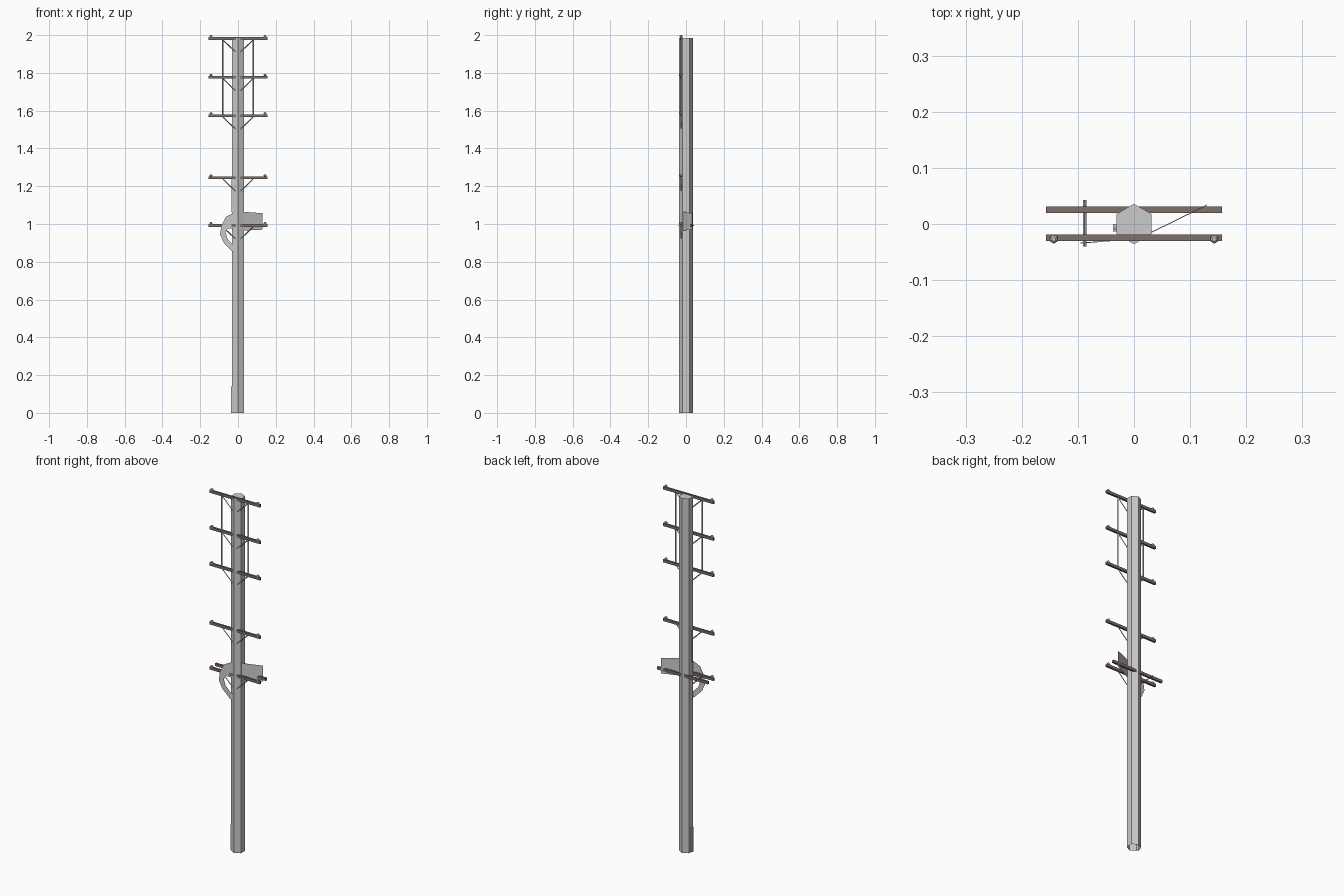
import bpy, bmesh, math
from mathutils import Vector

if "Cube" in bpy.data.objects:
    bpy.data.objects.remove(bpy.data.objects["Cube"])

wood = bpy.data.materials.new("weathered_wood")
wood.diffuse_color = (0.22, 0.16, 0.15, 1)
wood.use_nodes = True
wood.node_tree.nodes["Principled BSDF"].inputs["Base Color"].default_value = wood.diffuse_color


def add_object(name, bm, mat=None):
    bmesh.ops.recalc_face_normals(bm, faces=bm.faces)
    mesh = bpy.data.meshes.new(name)
    bm.to_mesh(mesh)
    bm.free()
    ob = bpy.data.objects.new(name, mesh)
    bpy.context.collection.objects.link(ob)
    if mat:
        mesh.materials.append(mat)
    return ob


def box(name, lo, hi, mat=None):
    bm = bmesh.new()
    bmesh.ops.create_cube(bm, size=1)
    for v in bm.verts:
        v.co = Vector([(a + b) / 2 + c * (b - a) for a, b, c in zip(lo, hi, v.co)])
    return add_object(name, bm, mat)


def rod(name, a, b, r, sides=4):
    a, b = Vector(a), Vector(b)
    bm = bmesh.new()
    bmesh.ops.create_cone(bm, cap_ends=True, segments=sides, radius1=r, radius2=r,
                          depth=(b - a).length)
    ob = add_object(name, bm)
    ob.location = (a + b) / 2
    ob.rotation_euler = (b - a).to_track_quat('Z', 'Y').to_euler()
    return ob


def lathe(name, profile, x, y, z, sides=6):
    bm = bmesh.new()
    rings = [[bm.verts.new((x + r * math.cos(i * math.tau / sides + math.pi / 6),
                            y + r * math.sin(i * math.tau / sides + math.pi / 6), z + h))
              for i in range(sides)] for r, h in profile]
    for lower, upper in zip(rings, rings[1:]):
        for i in range(sides):
            j = (i + 1) % sides
            bm.faces.new((lower[i], lower[j], upper[j], upper[i]))
    bm.faces.new(rings[-1])
    return add_object(name, bm)


def sheet(name, outline, depth):
    # vertical sheet: outline in x/z, depth gives y from x
    bm = bmesh.new()
    bm.faces.new([bm.verts.new((x, depth(x), z)) for x, z in outline])
    ob = add_object(name, bm)
    mod = ob.modifiers.new("thickness", 'SOLIDIFY')
    mod.thickness = 0.0016
    mod.offset = 0
    return ob


# hexagonal pole, open at the foot
lathe("pole", [(0.036, 0), (0.036, 1.985)], 0, 0, 0)

# crossarms with braces and insulators
for n, z in enumerate((1.982, 1.777, 1.574, 1.245, 0.992)):
    box(f"crossarm_{n}", (-0.157, -0.030, z - 0.008), (0.157, -0.019, z + 0.007), wood)
    for side in (-1, 1):
        rod(f"brace_{n}_{side}", (side * 0.083, -0.026, z - 0.004),
            (side * 0.010, -0.026, z - 0.075), 0.003)
        lathe(f"insulator_{n}_{side}",
              [(0.003, 0), (0.004, 0.007), (0.008, 0.008), (0.008, 0.014), (0.004, 0.018)],
              side * 0.143, -0.027, z)

# rear crossarm and the bolt that ties it to the front one
box("rear_crossarm", (-0.157, 0.020, 0.984), (0.157, 0.031, 0.999), wood)
rod("tie_bolt", (-0.088, -0.040, 0.992), (-0.088, 0.043, 0.992), 0.003)

# vertical rods joining the upper three arms
for side in (-1, 1):
    rod(f"vertical_rod_{side}", (side * 0.082, -0.027, 1.574),
        (side * 0.082, -0.027, 1.985), 0.004)

# flat cable sheets: curled loop on the left, plate on the right
sheet("cable_loop",
      [(0, 1.065), (-0.03, 1.055), (-0.065, 1.037), (-0.088, 0.99), (-0.095, 0.945),
       (-0.075, 0.90), (-0.03, 0.855), (0, 0.84), (0, 0.875), (-0.03, 0.893),
       (-0.055, 0.92), (-0.066, 0.955), (-0.055, 0.975), (-0.03, 0.975), (0, 0.97)],
      lambda x: -0.0265 + 0.08 * x)
sheet("cable_plate",
      [(0.02, 1.065), (0.13, 1.057), (0.13, 0.97), (0.02, 0.965)],
      lambda x: -0.030 + 0.49 * x)

# conduit at the foot and a short cable higher up
box("foot_conduit", (-0.037, -0.013, 0), (-0.029, 0.0, 0.14))
box("side_cable", (-0.035, -0.011, 1.06), (-0.030, -0.006, 1.24))
